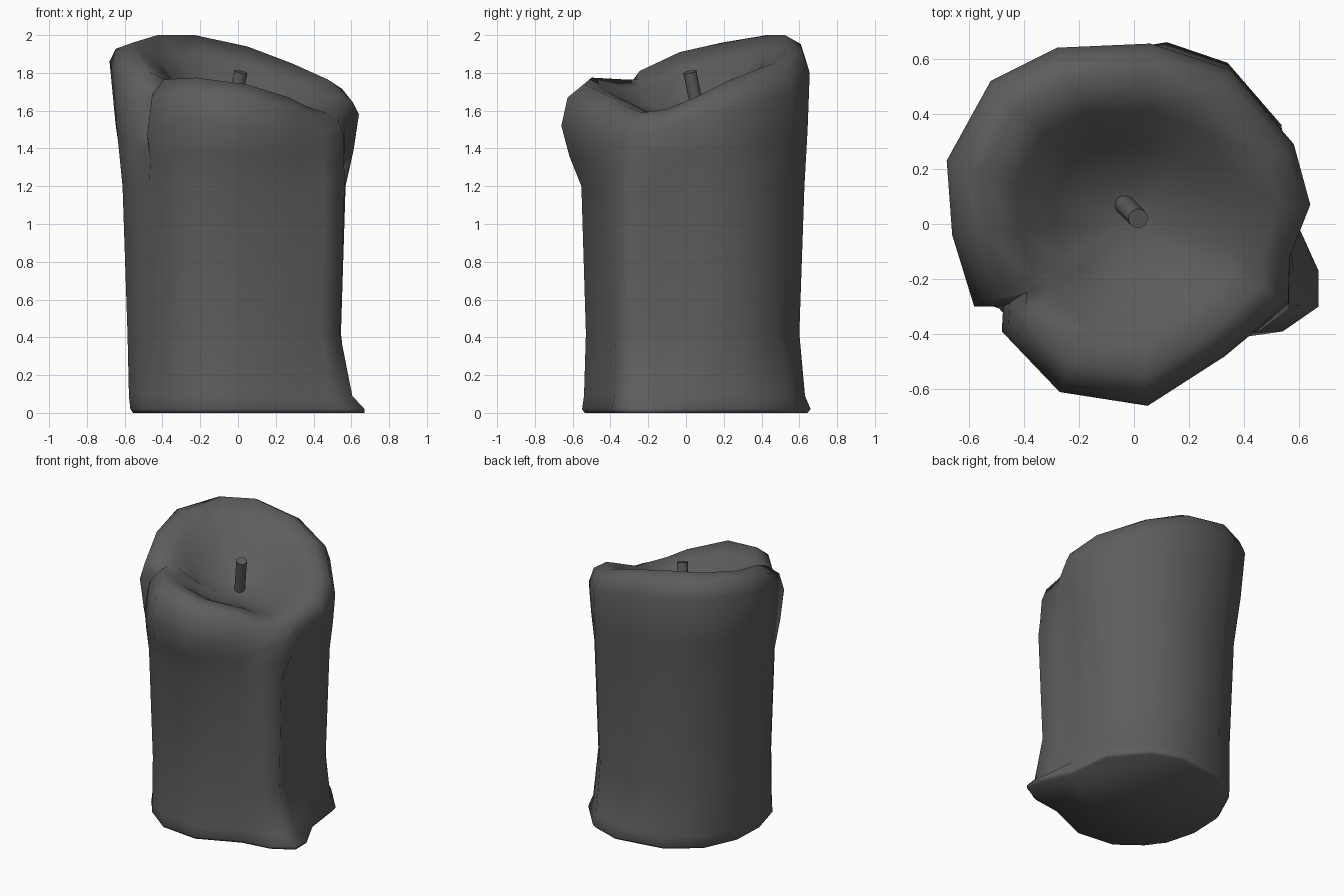
import bpy, bmesh, math
from mathutils import Vector

if "Cube" in bpy.data.objects:
    bpy.data.objects.remove(bpy.data.objects["Cube"])

# Matching outlines, counter-clockwise from the right side
base = [(.575, .04), (.535, .36), (.34, .585), (.12, .66), (-.24, .6), (-.45, .44),
        (-.56, .2), (-.57, -.05), (-.51, -.27), (-.47, -.32), (-.42, -.39), (-.25, -.52),
        (.03, -.55), (.33, -.42), (.54, -.39), (.67, -.3), (.67, -.17)]
body = [(.545, .06), (.51, .28), (.35, .49), (.07, .6), (-.26, .57), (-.47, .42),
        (-.575, .2), (-.585, -.03), (-.505, -.25), (-.45, -.315), (-.42, -.38), (-.25, -.5),
        (.03, -.53), (.28, -.42), (.44, -.37), (.54, -.295), (.495, -.19)]
# Widest part of the melted top: x, y, z, then crest height of the rim
bulge = [(.64, .07, 1.58, 1.675), (.58, .29, 1.61, 1.765), (.35, .56, 1.70, 1.85),
         (.06, .655, 1.80, 1.94), (-.28, .64, 1.85, 2.0), (-.52, .52, 1.87, 2.0),
         (-.68, .23, 1.86, 1.96), (-.66, -.04, 1.78, 1.91), (-.58, -.30, 1.64, 1.81),
         (-.475, -.30, 1.52, 1.765), (-.48, -.39, 1.48, 1.765), (-.27, -.61, 1.55, 1.775),
         (.05, -.66, 1.52, 1.74), (.33, -.48, 1.48, 1.67), (.45, -.38, 1.44, 1.62),
         (.56, -.28, 1.46, 1.59), (.565, -.12, 1.5, 1.61)]
FLOOR = 1.55
BODY_TOP = 1.045


def flat(outline, z, s=1.0):
    return [Vector((x * s, y * s, z)) for x, y in outline]


def mix(a, b, t):
    return [(p[0] + (q[0] - p[0]) * t, p[1] + (q[1] - p[1]) * t) for p, q in zip(a, b)]


def top_ring(scale, height):
    return [Vector((x * scale, y * scale, height(zb, zc))) for x, y, zb, zc in bulge]


def bowl_ring(scale, t):
    return top_ring(scale, lambda b, c: FLOOR + (c - FLOOR) * t)


# Flare between the straight body and the bulge
flare_xy = mix([(x * BODY_TOP, y * BODY_TOP) for x, y in body], bulge, .6)
flare = [Vector((x, y, (1.2 + b[2]) / 2)) for (x, y), b in zip(flare_xy, bulge)]

rings = [
    [Vector((x, y, 0)) if x > .6 else Vector((x * .975, y * .975, 0)) for x, y in base],
    flat(base, .02), flat(mix(base, body, .5), .09), flat(body, .42),
    flat(body, 1.2, BODY_TOP), flare,
    top_ring(1, lambda b, c: b),
    top_ring(.95, lambda b, c: b + (c - b) * .68),
    bowl_ring(.82, 1), bowl_ring(.63, .78), bowl_ring(.43, .36), bowl_ring(.22, .1),
]


def make_object(name, bm, angle, mat):
    bmesh.ops.recalc_face_normals(bm, faces=bm.faces)
    me = bpy.data.meshes.new(name)
    bm.to_mesh(me)
    bm.free()
    me.materials.append(mat)
    ob = bpy.data.objects.new(name, me)
    bpy.context.collection.objects.link(ob)
    bpy.ops.object.select_all(action='DESELECT')
    ob.select_set(True)
    bpy.context.view_layer.objects.active = ob
    bpy.ops.object.shade_smooth_by_angle(angle=math.radians(angle))
    return ob


dark = bpy.data.materials.new("dark_wax")
dark.diffuse_color = (.11, .11, .11, 1)
dark.use_nodes = True
dark.node_tree.nodes["Principled BSDF"].inputs["Base Color"].default_value = dark.diffuse_color

# Wax body lofted from base through rim into the melted bowl
bm = bmesh.new()
loft = [[bm.verts.new(p) for p in ring] for ring in rings]
n = len(base)
for lo, hi in zip(loft, loft[1:]):
    for i in range(n):
        j = (i + 1) % n
        bm.faces.new((lo[i], lo[j], hi[j], hi[i]))
bm.faces.new(loft[0][::-1])
centre = bm.verts.new((0, .02, FLOOR))
for i in range(n):
    bm.faces.new((loft[-1][i], loft[-1][(i + 1) % n], centre))
make_object("wax_body", bm, 80, dark)

# Leaning wick
a, b = Vector((-.04, .075, 1.54)), Vector((.015, .02, 1.805))
axis = b - a
bm = bmesh.new()
bmesh.ops.create_cone(bm, cap_ends=True, segments=12, radius1=.036, radius2=.036,
                      depth=axis.length)
bm.transform(axis.to_track_quat('Z', 'Y').to_matrix().to_4x4())
bmesh.ops.translate(bm, verts=bm.verts, vec=(a + b) / 2)
make_object("wick", bm, 40, dark)
